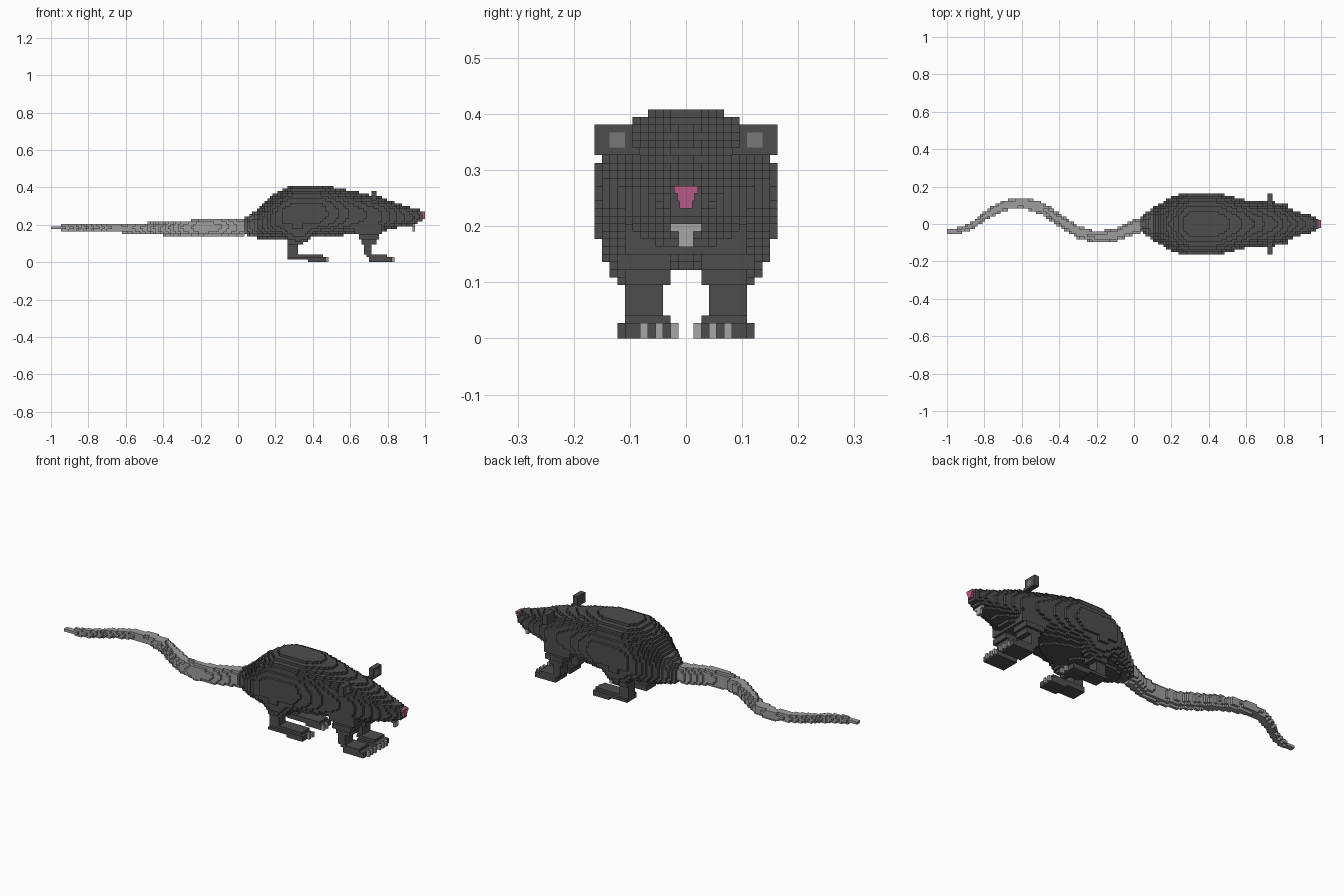
import bpy
import bmesh
import math

cube = bpy.data.objects.get("Cube")
if cube:
    bpy.data.objects.remove(cube, do_unlink=True)

V = 2 / 147            # edge of one block
cells = {}             # (i, j, k) -> part name


def material(name, rgb):
    m = bpy.data.materials.new(name)
    m.use_nodes = True
    m.diffuse_color = (*rgb, 1)
    bsdf = m.node_tree.nodes["Principled BSDF"]
    bsdf.inputs["Base Color"].default_value = (*rgb, 1)
    bsdf.inputs["Roughness"].default_value = 0.9
    return m


FUR = material("dark grey fur", (0.075, 0.075, 0.075))
RUMP = material("mid grey fur", (0.115, 0.115, 0.115))
TAIL = material("light grey skin", (0.34, 0.34, 0.34))
EAR = material("ear grey", (0.19, 0.19, 0.19))
BONE = material("tooth and claw grey", (0.38, 0.38, 0.38))
PINK = material("nose pink", (0.46, 0.10, 0.24))


def lerp(rows, x):
    """Interpolate a table whose first column is x."""
    for a, b in zip(rows, rows[1:]):
        if a[0] <= x <= b[0]:
            t = (x - a[0]) / (b[0] - a[0])
            return [p + (q - p) * t for p, q in zip(a[1:], b[1:])]
    return list((rows[0] if x < rows[0][0] else rows[-1])[1:])


def fill(part, lo, hi, inside=lambda x, y, z: True, replace=False):
    """Fill the blocks whose centres lie in a box and pass the test."""
    def span(axis, off):
        a = math.ceil((lo[axis] + off) / V - 0.5)
        b = math.floor((hi[axis] + off) / V - 0.5)
        return range(a, b + 1)
    for i in span(0, 1):
        for j in span(1, 0):
            for k in span(2, 0):
                p = (-1 + (i + .5) * V, (j + .5) * V, (k + .5) * V)
                if inside(*p) and (replace or (i, j, k) not in cells):
                    cells[i, j, k] = part


def both_sides(part, lo, hi, inside=lambda x, y, z: True, replace=False):
    fill(part + "_left", lo, hi, inside, replace)
    fill(part + "_right", (lo[0], -hi[1], lo[2]), (hi[0], -lo[1], hi[2]),
         lambda x, y, z: inside(x, -y, z), replace)


# Body and head: x, bottom, top, half width
BODY = [(0.04, .145, .238, .045), (0.10, .128, .282, .085), (0.15, .122, .332, .115),
        (0.20, .120, .368, .147), (0.25, .122, .397, .162), (0.30, .125, .414, .166),
        (0.44, .132, .414, .164), (0.50, .138, .404, .152), (0.60, .146, .384, .128),
        (0.70, .150, .360, .114), (0.76, .155, .348, .105), (0.82, .178, .325, .087),
        (0.88, .188, .304, .066), (0.95, .202, .285, .045), (0.99, .225, .272, .026)]


def in_body(x, y, z):
    bottom, top, half = lerp(BODY, x)
    mid = bottom + (top - bottom) * .48
    if z > mid:
        return abs(y / half) ** 2.1 + ((z - mid) / (top - mid)) ** 2.1 <= 1
    return abs(y / half) ** 2.5 + ((mid - z) / (mid - bottom)) ** 2.5 <= 1


# Tail: x, y, z, half width, half height
TAIL_PATH = [(-1.0, -.040, .184, .012, .010), (-.93, -.035, .184, .016, .015),
             (-.86, -.005, .184, .022, .017), (-.78, .055, .184, .025, .018),
             (-.70, .098, .184, .026, .022), (-.60, .114, .181, .028, .026),
             (-.50, .088, .180, .033, .030), (-.40, .022, .180, .036, .038),
             (-.30, -.042, .183, .034, .041), (-.20, -.070, .184, .030, .042),
             (-.10, -.058, .187, .034, .045), (0.0, -.018, .188, .042, .047),
             (.10, 0, .190, .046, .048)]


def in_tail(x, y, z):
    cy, cz, ry, rz = lerp(TAIL_PATH, x)
    return ((y - cy) / ry) ** 2 + ((z - cz) / rz) ** 2 <= 1


fill("tail", (-1, -.17, .1), (.04, .17, .3), in_tail)
fill("rump", (.04, -.17, .1), (.10, .17, .4), in_body)
fill("body", (.10, -.17, .1), (.99, .17, .42), in_body)

# Haunches and hind legs: z range, x range, y range
both_sides("haunch", (.2, .05, .08), (.46, .17, .34), lambda x, y, z:
           ((x - .32) / .11) ** 2 + ((y - .10) / .060) ** 2 + ((z - .215) / .115) ** 2 <= 1)
HIND = [(.095, .15, .265, .35, .054, .125), (.068, .095, .265, .325, .054, .11),
        (.04, .068, .265, .315, .054, .11), (.027, .04, .265, .46, .041, .11),
        (.013, .027, .265, .47, .041, .123), (0, .013, .38, .47, .041, .123)]
for z0, z1, x0, x1, y0, y1 in HIND:
    both_sides("hind_leg", (x0, y0, z0), (x1, y1, z1))

# Front legs, tapering down from the shoulder
FRONT = [(.15, .20, .62, .77, .03, .11), (.122, .15, .64, .75, .03, .123),
         (.095, .122, .655, .735, .03, .11), (.068, .095, .67, .72, .041, .11),
         (.04, .068, .68, .72, .041, .11), (.027, .04, .69, .79, .027, .11),
         (0, .027, .695, .82, .014, .11)]
for z0, z1, x0, x1, y0, y1 in FRONT:
    both_sides("front_leg", (x0, y0, z0), (x1, y1, z1))

# Toes split apart, with a claw at each tip
for leg, tip, toes in (("front", .82, (1, 3, 5, 7)), ("hind", .47, (3, 5, 7))):
    for t in toes:
        y0, y1 = t * V, (t + 1) * V
        both_sides(leg + "_leg", (tip - .03, y0, 0), (tip, y1, .028))
        if t < 7:
            both_sides(leg + "_claw", (tip, y0, 0), (tip + .017, y1, .028))

# Thin round ears with a paler inside facing forward
both_sides("ear", (.708, .085, .32), (.737, .165, .386), lambda x, y, z:
           (y - .130) ** 2 + (z - .354) ** 2 <= .036 ** 2 or z < .345 and y < .13)
both_sides("inner_ear", (.722, .115, .335), (.737, .137, .362), replace=True)

# Front teeth
fill("teeth", (.93, -.028, .190), (.945, .028, .206), replace=True)
fill("teeth", (.93, -.014, .163), (.945, .014, .190), replace=True)


def emit(part, mat):
    """Make one object from the exposed sides of a part's blocks."""
    bm = bmesh.new()
    verts = {}

    def vert(c):
        if c not in verts:
            verts[c] = bm.verts.new((-1 + c[0] * V, c[1] * V, c[2] * V))
        return verts[c]

    for cell in [c for c, p in cells.items() if p == part]:
        for axis in range(3):
            u, w = (axis + 1) % 3, (axis + 2) % 3
            for side in (0, 1):
                near = list(cell)
                near[axis] += 2 * side - 1
                if tuple(near) in cells:
                    continue
                ring = []
                for du, dw in ((0, 0), (1, 0), (1, 1), (0, 1)):
                    c = list(cell)
                    c[axis] += side
                    c[u] += du
                    c[w] += dw
                    ring.append(vert(tuple(c)))
                bm.faces.new(ring if side else ring[::-1])
    link(part, bm, mat)


def link(name, bm, mat):
    mesh = bpy.data.meshes.new(name)
    bm.to_mesh(mesh)
    bm.free()
    mesh.materials.append(mat)
    bpy.context.collection.objects.link(bpy.data.objects.new(name, mesh))


SKINS = {"tail": TAIL, "rump": RUMP, "teeth": BONE, "inner_ear": EAR,
         "front_claw": BONE, "hind_claw": BONE}
for part in sorted(set(cells.values())):
    base = part.replace("_left", "").replace("_right", "")
    emit(part, SKINS.get(base, FUR))

# Stepped nose on the tip of the snout
bm = bmesh.new()
for half, z0, z1 in ((.021, .258, .272), (.015, .245, .258), (.012, .232, .245)):
    made = bmesh.ops.create_cube(bm, size=1)["verts"]
    bmesh.ops.scale(bm, vec=(.018, 2 * half, z1 - z0), verts=made)
    bmesh.ops.translate(bm, vec=(.991, 0, (z0 + z1) / 2), verts=made)
link("nose", bm, PINK)
